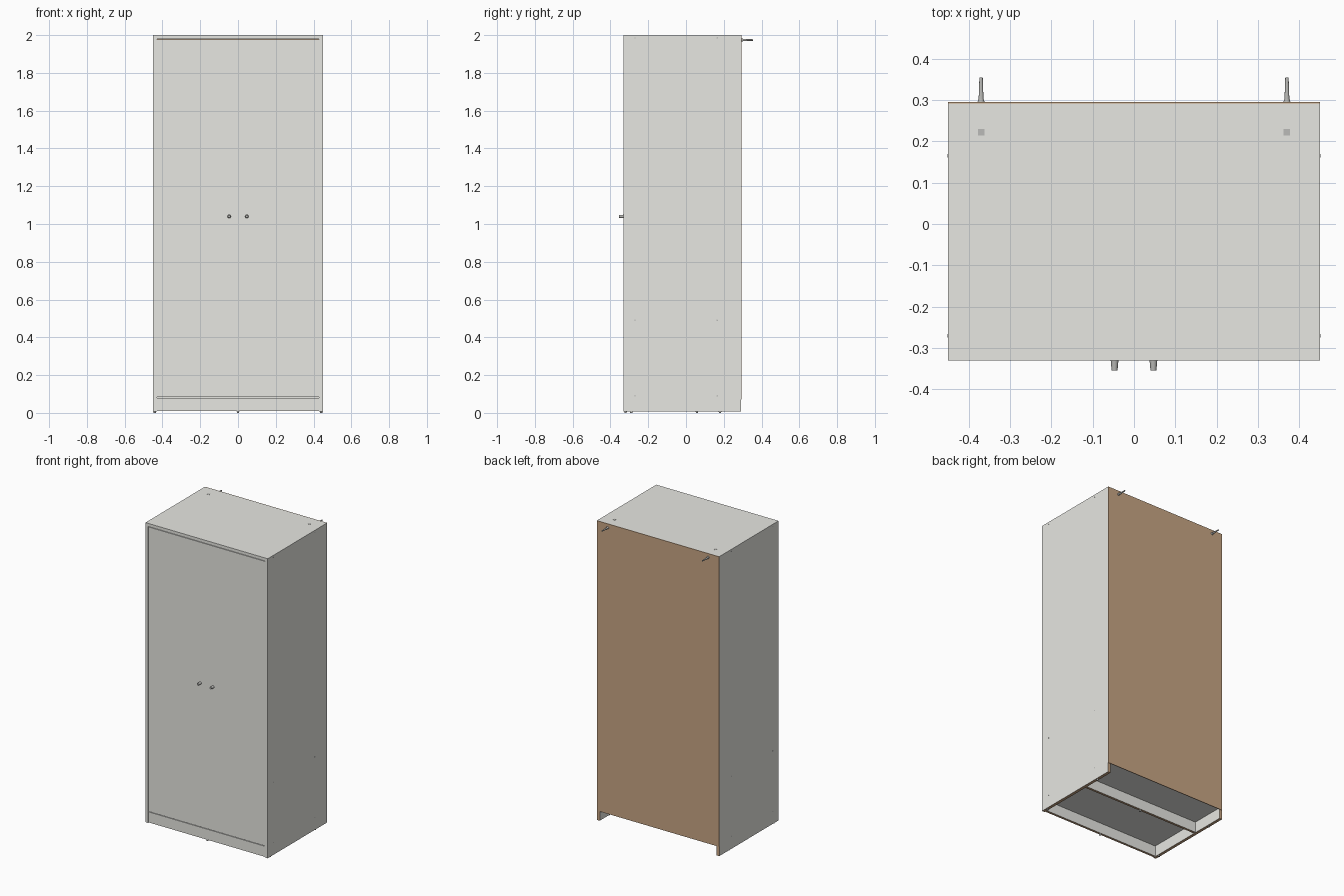
import bpy, math
from mathutils import Vector

if "Cube" in bpy.data.objects:
    bpy.data.objects.remove(bpy.data.objects["Cube"])


def mat(name, rgb):
    m = bpy.data.materials.new(name)
    m.diffuse_color = (*rgb, 1)
    m.use_nodes = True
    m.node_tree.nodes["Principled BSDF"].inputs["Base Color"].default_value = m.diffuse_color
    return m


WHITE = mat("white_laminate", (0.80, 0.80, 0.76))
BROWN = mat("brown_fibreboard", (0.58, 0.38, 0.23))
GREY = mat("grey_metal", (0.50, 0.50, 0.48))


def box(name, lo, hi, material=WHITE, raw_dirs=()):
    """Panel from corner to corner; faces along raw_dirs show bare brown board."""
    lo, hi = Vector(lo), Vector(hi)
    c, s = (lo + hi) / 2, hi - lo
    bpy.ops.mesh.primitive_cube_add(size=1, location=c)
    o = bpy.context.object
    o.name = name
    for v in o.data.vertices:
        v.co = Vector(a * b for a, b in zip(v.co, s))
    o.data.materials.append(material)
    if raw_dirs:
        o.data.materials.append(BROWN)
        for p in o.data.polygons:
            if any(p.normal.dot(Vector(d)) > 0.9 for d in raw_dirs):
                p.material_index = 1
    return o


def rod(name, start, end, r1, r2, material, sides=20):
    """Cylinder or cone from start to end."""
    a, b = Vector(start), Vector(end)
    bpy.ops.mesh.primitive_cone_add(vertices=sides, radius1=r1, radius2=r2,
                                    depth=(b - a).length, location=(a + b) / 2)
    o = bpy.context.object
    o.name = name
    o.rotation_euler = (b - a).to_track_quat('Z', 'Y').to_euler()
    o.data.materials.append(material)
    bpy.ops.object.shade_smooth_by_angle(angle=math.radians(35))
    return o


W, F, B, T = 0.45, -0.33, 0.292, 0.02   # half width, front, back, board thickness
IN = W - T
DOWN, BACK = (0, 0, -1), (0, 1, 0)

# Carcass boards
box("top_panel", (-IN, F, 2 - T), (IN, B, 2))
box("bottom_panel", (-IN, F + 0.02, 0.08), (IN, B, 0.10))
box("fixed_shelf", (-IN, F + 0.03, 0.48), (IN, B, 0.50))
box("back_panel", (-W, B, 0.07), (W, B + 0.003, 2), BROWN)
box("front_plinth", (-IN, F + 0.002, 0.01), (IN, F + 0.018, 0.08), WHITE, [DOWN])
box("middle_plinth", (-IN, 0.05, 0.01), (IN, 0.066, 0.08), WHITE, [DOWN])
for y in (F + 0.01, 0.058):
    rod("plinth_glide", (0, y, 0), (0, y, 0.011), 0.006, 0.007, GREY, 12)

for s, side in ((-1, "left"), (1, "right")):
    # Side panel with glides under it
    xs = sorted((s * IN, s * W))
    box(side + "_side_panel", (xs[0], F, 0.007), (xs[1], B, 2), WHITE, [DOWN, BACK])
    for y in (-0.29, 0.18):
        rod(side + "_glide", (s * 0.44, y, 0), (s * 0.44, y, 0.008), 0.006, 0.007, GREY, 12)
    # Screw caps on the outer face
    for y in (-0.27, 0.165):
        for z in (0.09, 0.49, 1.985):
            rod(side + "_screw_cap", (s * (W - 0.002), y, z), (s * (W + 0.0007), y, z),
                0.004, 0.004, GREY, 12)
    # Door and tapered knob
    xs = sorted((s * 0.001, s * (IN - 0.002)))
    box(side + "_door", (xs[0], F, 0.084), (xs[1], F + 0.016, 1.977))
    rod(side + "_knob", (s * 0.047, F + 0.001, 1.04), (s * 0.047, -0.355, 1.04),
        0.0095, 0.007, GREY)
    # Wall anchor: strap end on the top, flange and tapered plug at the back
    x = s * 0.37
    box(side + "_strap_end", (x - 0.008, 0.214, 1.999), (x + 0.008, 0.230, 2.0012), GREY)
    box(side + "_strap", (x - 0.007, 0.215, 1.970), (x + 0.007, B, 1.973), GREY)
    rod(side + "_anchor_flange", (x, B, 1.974), (x, 0.301, 1.974), 0.009, 0.007, GREY)
    rod(side + "_anchor_plug", (x, 0.30, 1.974), (x, 0.355, 1.974), 0.006, 0.004, GREY)
